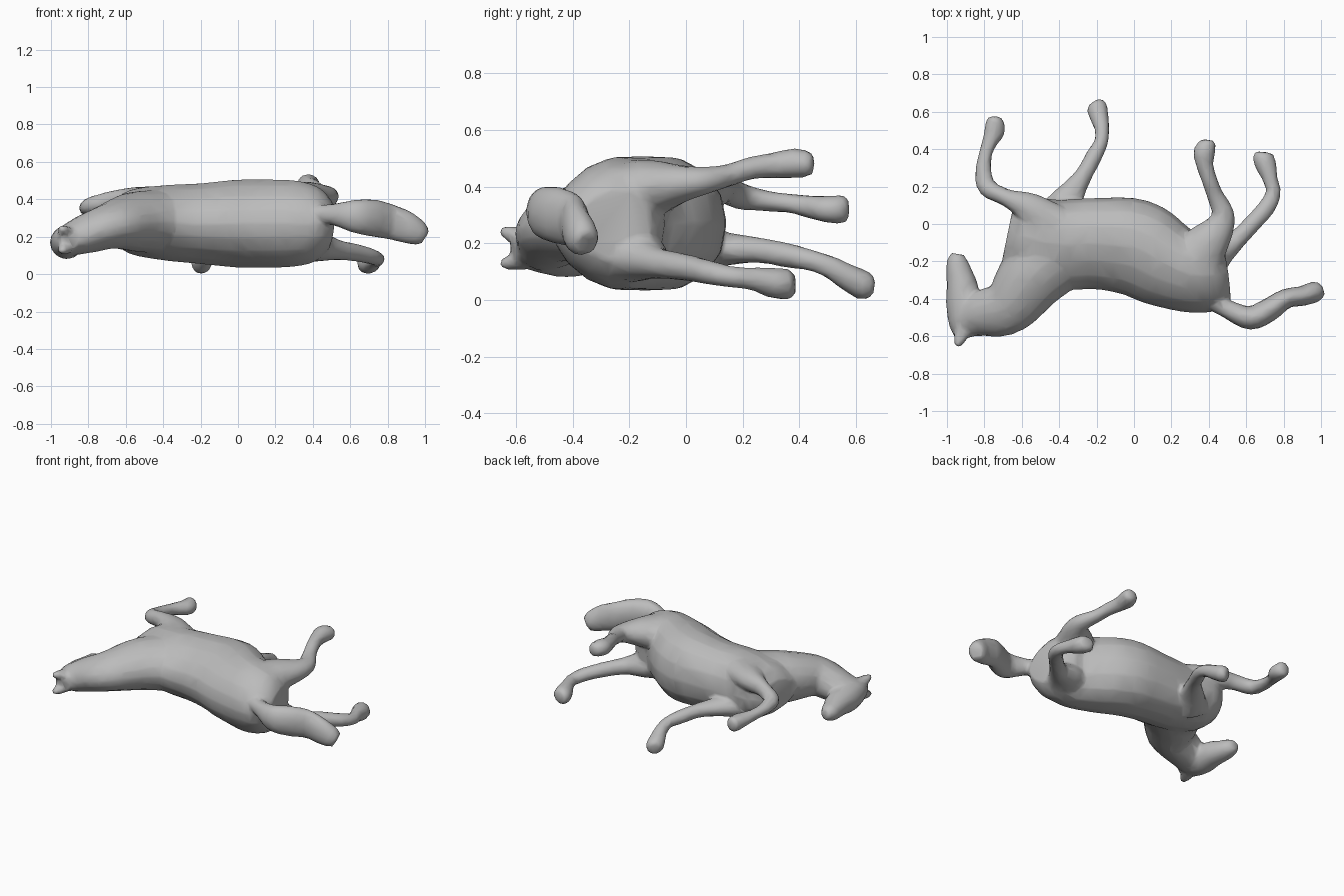
import bpy, bmesh, math
from mathutils import Vector

SIDES = 16
bm = bmesh.new()


def smooth_path(pts, steps=4):
    """Catmull-Rom interpolation through (x, y, z, width radius, depth radius)."""
    p = [Vector(q) for q in pts]
    p = [p[0] * 2 - p[1]] + p + [p[-1] * 2 - p[-2]]
    out = []
    for i in range(1, len(p) - 2):
        a, b, c, d = p[i - 1:i + 3]
        for k in range(steps):
            t = k / steps
            out.append(0.5 * (2 * b + (c - a) * t + (2 * a - 5 * b + 4 * c - d) * t * t
                              + (3 * b - a - 3 * c + d) * t ** 3))
    return out + [p[-2]]


def limb(pts, egg=0.0):
    """Closed tube added to the shared mesh; egg makes one edge of each ring thicker."""
    path = smooth_path(pts)
    rings = []
    for i, q in enumerate(path):
        a, b = path[max(i - 1, 0)], path[min(i + 1, len(path) - 1)]
        tangent = (Vector(b[:3]) - Vector(a[:3])).normalized()
        side = Vector((0, 0, 1)).cross(tangent).normalized()
        up = tangent.cross(side)
        ring = []
        for k in range(SIDES):
            c, s = math.cos(2 * math.pi * k / SIDES), math.sin(2 * math.pi * k / SIDES)
            ring.append(bm.verts.new(Vector(q[:3]) + side * (c * q[3])
                                     + up * (s * q[4] * (1 + egg * c))))
        rings.append(ring)
    for r, s in zip(rings, rings[1:]):
        for k in range(SIDES):
            n = (k + 1) % SIDES
            bm.faces.new((r[k], r[n], s[n], s[k]))
    bm.faces.new(rings[0][::-1])
    bm.faces.new(rings[-1])


# Barrel, chest to rump, narrower along the spine
limb([(-.675, -.05, .28, .15, .1), (-.58, -.07, .28, .215, .17), (-.4, -.11, .275, .24, .2),
      (-.2, -.105, .27, .245, .215), (0, -.125, .27, .26, .235), (.15, -.205, .27, .24, .235),
      (.3, -.27, .27, .205, .23), (.42, -.27, .265, .195, .2), (.495, -.26, .26, .14, .13)], .17)
# Neck, narrower along the crest
limb([(-.42, -.17, .28, .2, .17), (-.54, -.28, .28, .185, .16), (-.67, -.44, .26, .15, .125),
      (-.81, -.48, .215, .125, .105), (-.9, -.52, .18, .09, .085)], -.1)
# Head
limb([(-.9, -.61, .18, .05, .055), (-.915, -.53, .18, .075, .08), (-.915, -.43, .17, .09, .09),
      (-.918, -.34, .17, .085, .08), (-.935, -.26, .165, .07, .065), (-.945, -.2, .165, .057, .055),
      (-.94, -.16, .165, .035, .035)])
# Ears
for z, tip in ((.22, .245), (.14, .125)):
    limb([(-.91, -.54, z, .04, .03), (-.93, -.61, (z + tip) / 2, .035, .028),
          (-.945, -.655, tip, .015, .015)])
# Tail
limb([(.4, -.4, .32, .05, .05), (.5, -.455, .32, .05, .055), (.62, -.502, .31, .063, .088),
      (.72, -.46, .3, .063, .1), (.81, -.4, .28, .053, .095), (.9, -.385, .25, .053, .085),
      (.96, -.365, .22, .057, .07), (.99, -.35, .2, .045, .05)])
# Upper foreleg, folded forward
limb([(-.43, -.02, .38, .13, .09), (-.56, .085, .395, .085, .07), (-.68, .14, .39, .047, .053),
      (-.785, .195, .365, .05, .047), (-.805, .28, .35, .044, .037), (-.795, .37, .34, .036, .034),
      (-.775, .43, .33, .04, .04), (-.745, .5, .32, .055, .048), (-.745, .555, .32, .045, .05),
      (-.745, .575, .32, .025, .03)])
# Lower foreleg
limb([(-.42, .02, .18, .13, .1), (-.35, .14, .18, .08, .06), (-.27, .26, .175, .047, .045),
      (-.21, .37, .155, .044, .043), (-.175, .44, .14, .037, .037), (-.172, .51, .115, .04, .04),
      (-.185, .57, .08, .05, .047), (-.2, .625, .052, .056, .052), (-.215, .65, .045, .035, .04)])
# Upper hind leg
limb([(.3, -.25, .37, .17, .12), (.38, -.12, .395, .125, .1), (.455, -.02, .41, .082, .068),
      (.475, .06, .42, .06, .05), (.435, .15, .44, .045, .04), (.405, .23, .465, .042, .04),
      (.38, .31, .475, .046, .045), (.375, .38, .482, .058, .053), (.395, .43, .48, .045, .045),
      (.4, .45, .48, .025, .03)])
# Lower hind leg
limb([(.32, -.25, .18, .17, .13), (.43, -.16, .15, .11, .085), (.53, -.1, .13, .056, .055),
      (.63, .0, .115, .047, .047), (.71, .09, .095, .047, .042), (.745, .17, .08, .04, .037),
      (.728, .24, .075, .04, .042), (.71, .3, .062, .054, .053), (.69, .36, .055, .056, .054),
      (.69, .385, .055, .035, .035)])

bmesh.ops.recalc_face_normals(bm, faces=bm.faces)
mesh = bpy.data.meshes.new("horse")
bm.to_mesh(mesh)
bm.free()
horse = bpy.data.objects.new("horse", mesh)
bpy.context.collection.objects.link(horse)

grey = bpy.data.materials.new("clay grey")
grey.diffuse_color = (.5, .5, .5, 1)
mesh.materials.append(grey)

# Fuse the parts into one sculpted skin
remesh = horse.modifiers.new("fuse", 'REMESH')
remesh.mode = 'VOXEL'
remesh.voxel_size = .012
remesh.use_smooth_shade = True
soften = horse.modifiers.new("soften", 'SMOOTH')
soften.factor, soften.iterations = .5, 4
facets = horse.modifiers.new("facets", 'DECIMATE')
facets.ratio = .08

bpy.context.view_layer.objects.active = horse
horse.select_set(True)
bpy.ops.object.shade_smooth_by_angle(angle=math.radians(30))
